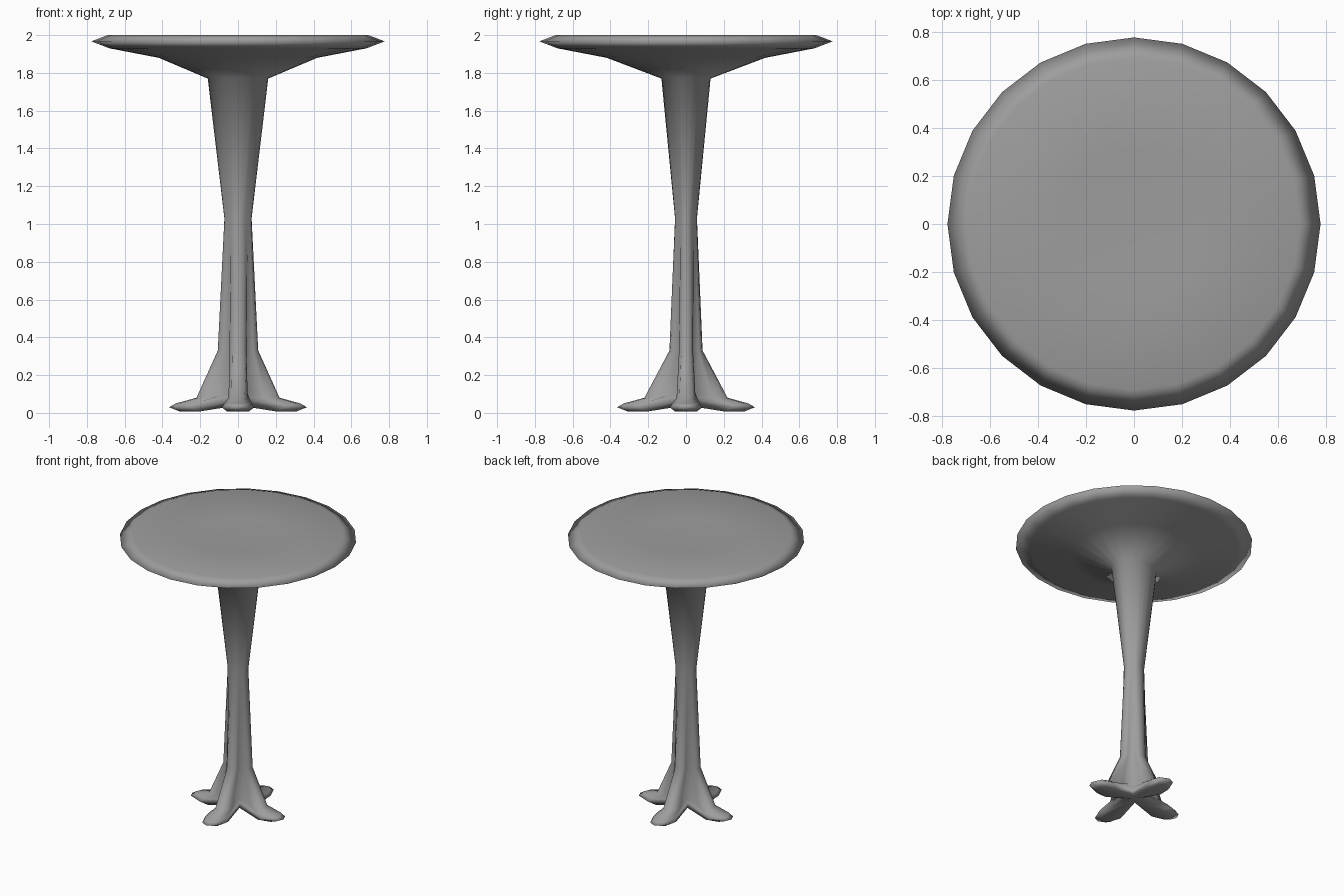
import bpy
import bmesh
from math import sin, cos, pi

cube = bpy.data.objects.get("Cube")
if cube:
    bpy.data.objects.remove(cube, do_unlink=True)

SIDES = 24

grey = bpy.data.materials.new("plain_grey")
grey.use_nodes = True
colour = (0.34, 0.34, 0.34, 1)
grey.diffuse_color = colour
grey.node_tree.nodes["Principled BSDF"].inputs["Base Color"].default_value = colour


def round_ring(bm, z, rx, ry):
    """Elliptical section."""
    angles = [2 * pi * i / SIDES for i in range(SIDES)]
    return [bm.verts.new((rx * cos(a), ry * sin(a), z)) for a in angles]


def lobed_ring(bm, z, tip, near, wide, valley, lift=0, sy=1):
    """Four-lobed section: each lobe runs tip, near, wide, then the valley."""
    lobe = [(tip, 0, z), (*near, z), (*wide, z), (valley, valley, z + lift)]
    # the other half of the quadrant mirrors across the diagonal
    lobe += [(y, x, h) for x, y, h in (lobe[2], lobe[1])]
    ring = []
    for turn in range(4):
        for x, y, h in lobe:
            for _ in range(turn):
                x, y = -y, x
            ring.append(bm.verts.new((x, y * sy, h)))
    return ring


def bridge(bm, low, high):
    for i in range(SIDES):
        j = (i + 1) % SIDES
        bm.faces.new((low[i], low[j], high[j], high[i]))


def fan(bm, ring, z):
    centre = bm.verts.new((0, 0, z))
    for i in range(SIDES):
        bm.faces.new((ring[i], ring[(i + 1) % SIDES], centre))


bm = bmesh.new()

# Four splayed feet rising into the column
rings = [
    lobed_ring(bm, 0.008, 0.31, (0.29, 0.04), (0.20, 0.06), 0.04, 0.035),
    lobed_ring(bm, 0.03, 0.365, (0.345, 0.045), (0.25, 0.085), 0.045, 0.035),
    lobed_ring(bm, 0.05, 0.33, (0.31, 0.045), (0.22, 0.073), 0.045, 0.035),
    lobed_ring(bm, 0.08, 0.22, (0.21, 0.035), (0.14, 0.05), 0.048, 0.03),
    lobed_ring(bm, 0.33, 0.107, (0.10, 0.03), (0.08, 0.045), 0.047, 0, 0.82),
]

# Column, flaring underside, rim and slightly dished top
for z, rx, ry in [
    (1.03, 0.072, 0.058),
    (1.77, 0.16, 0.13),
    (1.88, 0.42, 0.42),
    (1.93, 0.68, 0.68),
    (1.967, 0.777, 0.777),
    (2.0, 0.69, 0.69),
    (1.987, 0.30, 0.30),
]:
    rings.append(round_ring(bm, z, rx, ry))

for low, high in zip(rings, rings[1:]):
    bridge(bm, low, high)
fan(bm, rings[0], 0.04)
fan(bm, rings[-1], 1.983)
bmesh.ops.recalc_face_normals(bm, faces=bm.faces)

mesh = bpy.data.meshes.new("pedestal_table")
bm.to_mesh(mesh)
bm.free()
mesh.materials.append(grey)
for face in mesh.polygons:
    face.use_smooth = True
table = bpy.data.objects.new("pedestal_table", mesh)
bpy.context.collection.objects.link(table)
